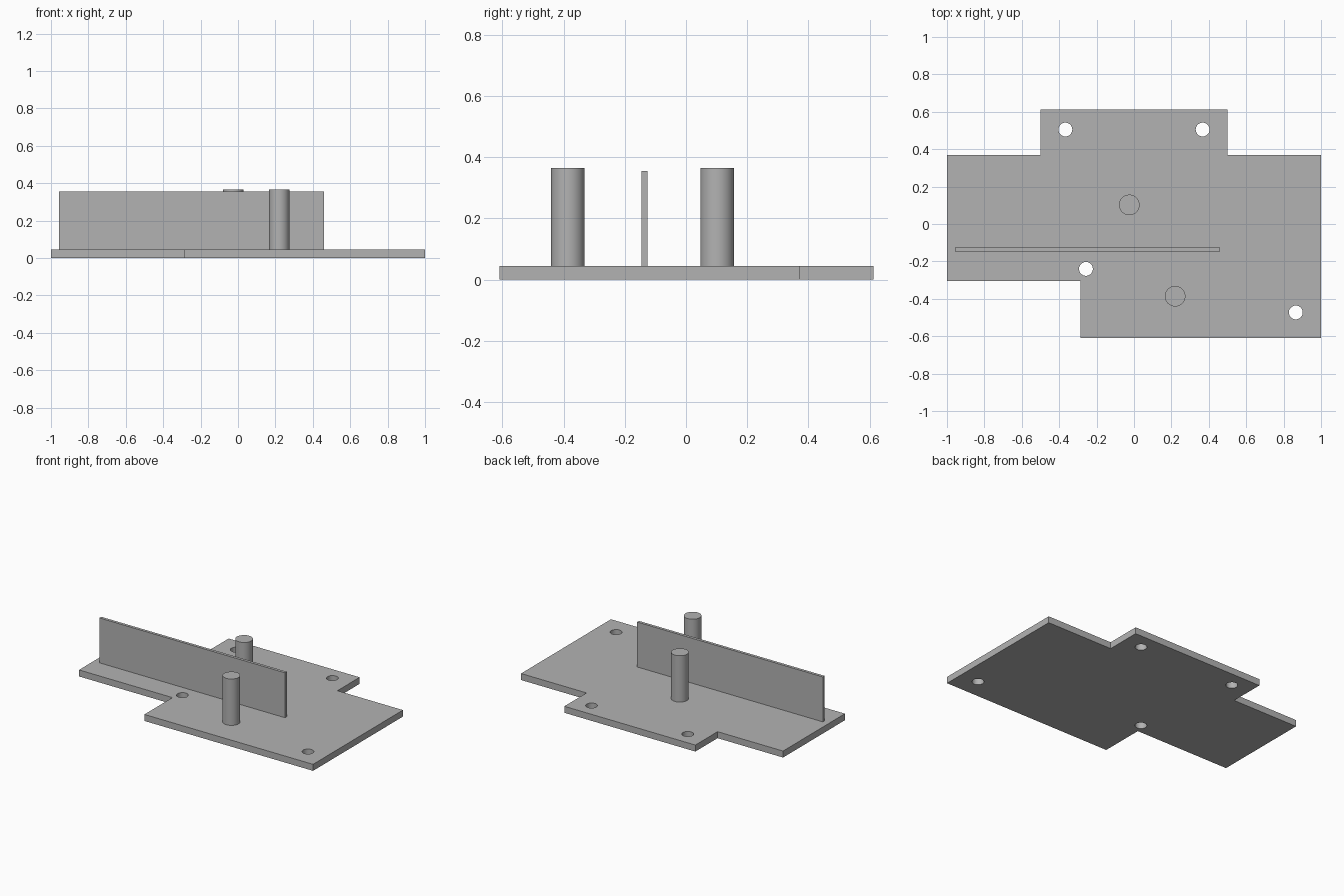
import bpy
import math

if "Cube" in bpy.data.objects:
    bpy.data.objects.remove(bpy.data.objects["Cube"])

T = 0.045            # plate thickness
PILLAR_TOP = 0.365
WALL_TOP = 0.355

grey = bpy.data.materials.new("plain grey")
grey.diffuse_color = (0.45, 0.45, 0.45, 1.0)
grey.use_nodes = True
grey.node_tree.nodes["Principled BSDF"].inputs["Base Color"].default_value = grey.diffuse_color


def finish(obj, name):
    obj.name = name
    obj.data.materials.clear()
    obj.data.materials.append(grey)
    bpy.ops.object.select_all(action='DESELECT')
    obj.select_set(True)
    bpy.context.view_layer.objects.active = obj
    bpy.ops.object.shade_smooth_by_angle(angle=math.radians(30))


def circle(cx, cy, r, n=48):
    return [(cx + r * math.cos(2 * math.pi * i / n),
             cy + r * math.sin(2 * math.pi * i / n)) for i in range(n)]


def pillar(name, x, y, r=0.055):
    bpy.ops.mesh.primitive_cylinder_add(
        vertices=64, radius=r, depth=PILLAR_TOP - T,
        location=(x, y, (PILLAR_TOP + T) / 2))
    finish(bpy.context.object, name)


# Base plate: stepped outline with four through holes
outline = [(-1, -0.305), (-0.287, -0.305), (-0.287, -0.61), (1, -0.61),
           (1, 0.37), (0.5, 0.37), (0.5, 0.612), (-0.5, 0.612),
           (-0.5, 0.37), (-1, 0.37)]
holes = [(-0.367, 0.505), (0.367, 0.505), (-0.257, -0.24), (0.865, -0.473)]
curve = bpy.data.curves.new("base_plate", 'CURVE')
curve.dimensions = '2D'
curve.fill_mode = 'BOTH'
curve.extrude = T / 2
for loop in [outline] + [circle(x, y, 0.037) for x, y in holes]:
    spline = curve.splines.new('POLY')
    spline.points.add(len(loop) - 1)
    for point, (x, y) in zip(spline.points, loop):
        point.co = (x, y, 0, 1)
    spline.use_cyclic_u = True
plate = bpy.data.objects.new("base_plate", curve)
plate.location.z = T / 2
bpy.context.collection.objects.link(plate)
plate.select_set(True)
bpy.context.view_layer.objects.active = plate
bpy.ops.object.convert(target='MESH')
plate = bpy.context.object

# Weld the caps to the sides so the plate is one closed solid
bpy.ops.object.mode_set(mode='EDIT')
bpy.ops.mesh.select_all(action='SELECT')
bpy.ops.mesh.remove_doubles(threshold=0.0001)
bpy.ops.mesh.normals_make_consistent(inside=False)
bpy.ops.object.mode_set(mode='OBJECT')
finish(plate, "base_plate")

# Thin upright wall
x0, x1, y0, y1 = -0.956, 0.461, -0.146, -0.126
bpy.ops.mesh.primitive_cube_add(
    size=1, location=((x0 + x1) / 2, (y0 + y1) / 2, (T + WALL_TOP) / 2))
wall = bpy.context.object
wall.scale = (x1 - x0, y1 - y0, WALL_TOP - T)
finish(wall, "upright_wall")

# Two round pillars
pillar("rear_pillar", -0.025, 0.102)
pillar("front_pillar", 0.22, -0.386)
